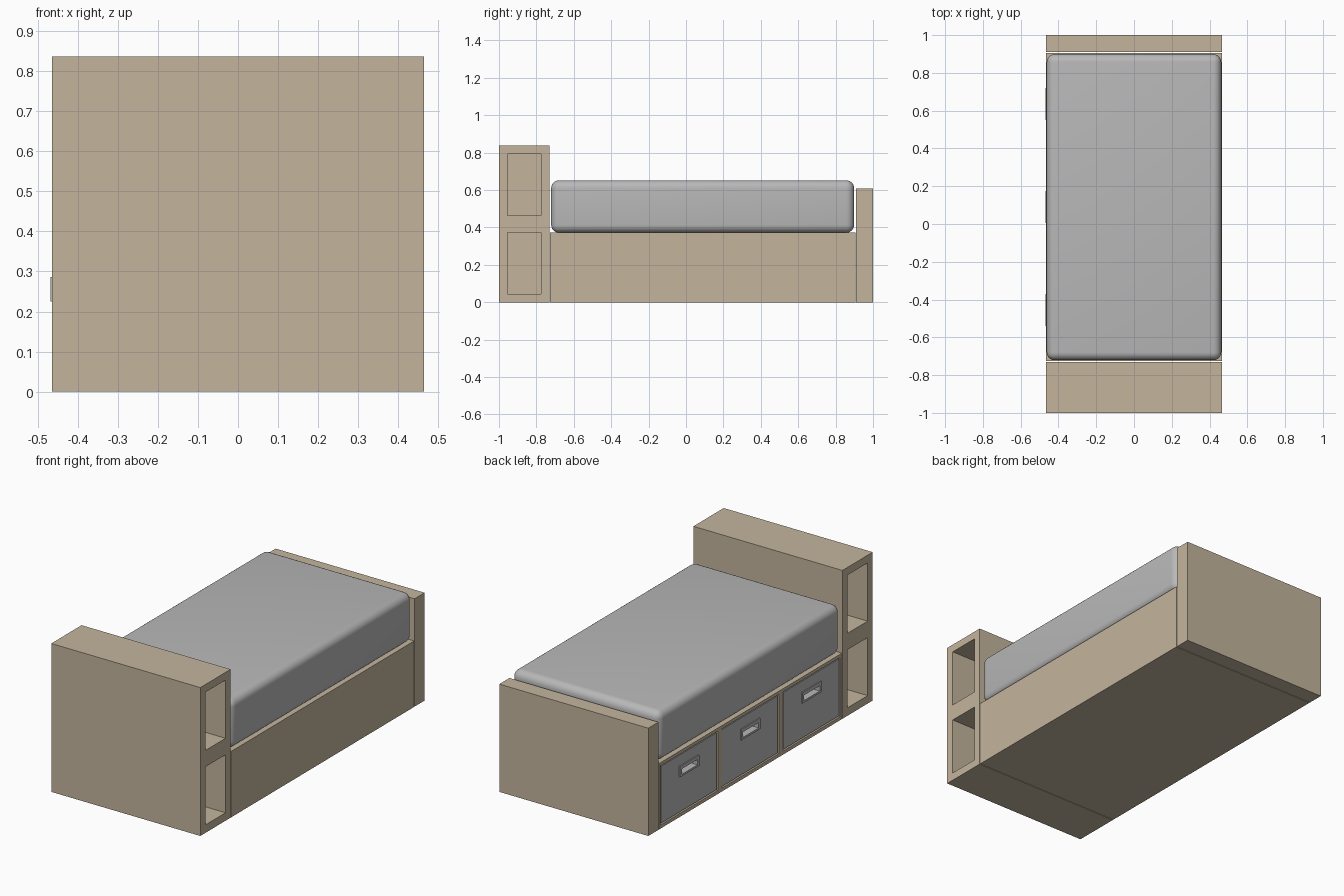
import bpy, bmesh
from mathutils import Vector

if "Cube" in bpy.data.objects:
    bpy.data.objects.remove(bpy.data.objects["Cube"])


def material(name, rgb):
    m = bpy.data.materials.new(name)
    m.diffuse_color = (*rgb, 1.0)
    m.use_nodes = True
    m.node_tree.nodes["Principled BSDF"].inputs["Base Color"].default_value = m.diffuse_color
    return m


WOOD = material("beige wood", (0.55, 0.46, 0.34))
GREY = material("soft grey", (0.48, 0.48, 0.48))


def box(name, lo, hi, mat, bevel=0.0, segments=1):
    """Box between two corners, optionally with rounded edges."""
    lo, hi = Vector(lo), Vector(hi)
    bm = bmesh.new()
    bmesh.ops.create_cube(bm, size=1.0)
    bmesh.ops.scale(bm, vec=hi - lo, verts=bm.verts)
    bmesh.ops.translate(bm, vec=(lo + hi) / 2, verts=bm.verts)
    if bevel:
        bmesh.ops.bevel(bm, geom=bm.edges[:], offset=bevel, segments=segments,
                        profile=0.5, affect='EDGES')
    me = bpy.data.meshes.new(name)
    bm.to_mesh(me)
    bm.free()
    me.materials.append(mat)
    ob = bpy.data.objects.new(name, me)
    bpy.context.collection.objects.link(ob)
    return ob


def carve(ob, pockets):
    """Cut box-shaped pockets out of an object and remove the cutters."""
    for lo, hi in pockets:
        cutter = box("cutter", lo, hi, ob.data.materials[0])
        cutter.hide_render = True
        mod = ob.modifiers.new("pocket", 'BOOLEAN')
        mod.operation = 'DIFFERENCE'
        mod.solver = 'EXACT'
        mod.object = cutter
        bpy.context.view_layer.objects.active = ob
        bpy.ops.object.modifier_apply(modifier=mod.name)
        bpy.data.objects.remove(cutter)


W = 0.465
CENTRES = [0.09 + i * 0.545 for i in (-1, 0, 1)]

# headboard with two open cubbies on each side, closed in the middle
headboard = box("headboard", (-W, -1.0, 0), (W, -0.73, 0.837), WOOD)
carve(headboard, [((min(s * 0.01, s * 0.6), -0.955, z0),
                   (max(s * 0.01, s * 0.6), -0.775, z1))
                  for s in (-1, 1) for z0, z1 in ((0.045, 0.372), (0.465, 0.793))])

# footboard
box("footboard", (-W, 0.91, 0), (W, 1.0, 0.608), WOOD)

# base with drawer openings on the left
base = box("bed_base", (-W, -0.726, 0), (W, 0.906, 0.372), WOOD)
carve(base, [((-0.6, c - 0.255, 0.02), (0.42, c + 0.255, 0.354)) for c in CENTRES])

# drawers with recessed pulls
for i, c in enumerate(CENTRES):
    drawer = box(f"drawer_{i + 1}", (-0.462, c - 0.247, 0.026),
                 (0.40, c + 0.247, 0.347), GREY)
    pull = box(f"drawer_pull_{i + 1}", (-0.468, c - 0.085, 0.225),
               (-0.455, c + 0.085, 0.286), GREY)
    slot = [((-0.6, c - 0.07, 0.236), (-0.425, c + 0.07, 0.266))]
    carve(drawer, slot)
    carve(pull, slot)

# mattress
mattress = box("mattress", (-0.462, -0.721, 0.372), (0.462, 0.899, 0.652), GREY, 0.042, 6)
bpy.ops.object.select_all(action='DESELECT')
mattress.select_set(True)
bpy.context.view_layer.objects.active = mattress
bpy.ops.object.shade_smooth_by_angle()
